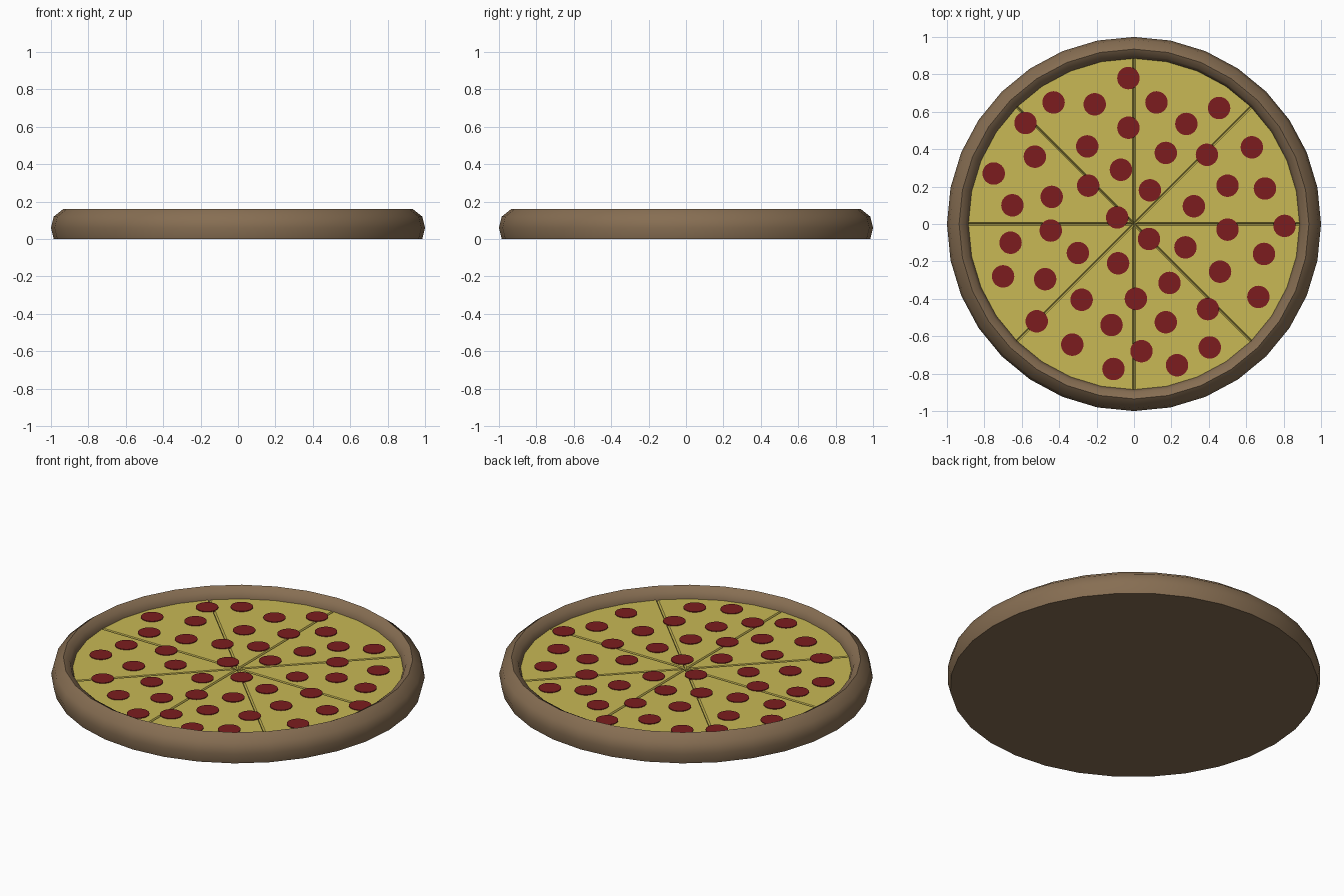
import bpy, bmesh
from math import cos, sin, pi, radians

if "Cube" in bpy.data.objects:
    bpy.data.objects.remove(bpy.data.objects["Cube"])

SIDES = 32
CHEESE_Z = 0.10


def material(name, rgb):
    m = bpy.data.materials.new(name)
    m.diffuse_color = (*rgb, 1)
    m.use_nodes = True
    m.node_tree.nodes["Principled BSDF"].inputs["Base Color"].default_value = m.diffuse_color
    return m


def make_object(name, bm, mat, smooth=False):
    bmesh.ops.recalc_face_normals(bm, faces=bm.faces)
    mesh = bpy.data.meshes.new(name)
    bm.to_mesh(mesh)
    bm.free()
    mesh.materials.append(mat)
    obj = bpy.data.objects.new(name, mesh)
    bpy.context.collection.objects.link(obj)
    if smooth:
        bpy.ops.object.select_all(action='DESELECT')
        obj.select_set(True)
        bpy.context.view_layer.objects.active = obj
        bpy.ops.object.shade_smooth_by_angle(angle=radians(50))
    return obj


crust_mat = material("baked_crust", (0.24, 0.155, 0.085))
cheese_mat = material("cheese", (0.58, 0.48, 0.09))
pepperoni_mat = material("pepperoni", (0.20, 0.012, 0.013))

# Crust: rounded rim turned around z, closed underneath
profile = [(0.985, 0), (1.0, 0.06), (0.985, 0.12), (0.935, 0.16),
           (0.90, 0.14), (0.885, 0.10), (0.885, 0.08)]
bm = bmesh.new()
rings = [[bm.verts.new((r * cos(2 * pi * i / SIDES), r * sin(2 * pi * i / SIDES), z))
          for i in range(SIDES)] for r, z in profile]
for a, b in zip(rings, rings[1:]):
    for i in range(SIDES):
        j = (i + 1) % SIDES
        bm.faces.new((a[i], a[j], b[j], b[i]))
bm.faces.new(rings[0])
make_object("crust", bm, crust_mat, smooth=True)

# Cheese: eight slices whose edges slope down into narrow cut grooves
R, GAP, GROOVE_Z = 0.885, 0.007, 0.088
bm = bmesh.new()
for s in range(8):
    a0, a1 = s * pi / 4, (s + 1) * pi / 4
    mid, tip_r = (a0 + a1) / 2, GAP / sin(pi / 8)
    tip = bm.verts.new((tip_r * cos(mid), tip_r * sin(mid), CHEESE_Z))
    arc = []
    for k in range(5):
        a = a0 + k * pi / 16
        shift = GAP / R * {0: 1, 4: -1}.get(k, 0)
        arc.append(bm.verts.new((R * cos(a + shift), R * sin(a + shift), CHEESE_Z)))
    bm.faces.new([tip] + arc)
    low_tip = bm.verts.new((0, 0, GROOVE_Z))
    for a, end in ((a0, arc[0]), (a1, arc[-1])):
        low = bm.verts.new((R * cos(a), R * sin(a), GROOVE_Z))
        bm.faces.new((tip, end, low, low_tip))
bmesh.ops.remove_doubles(bm, verts=bm.verts, dist=1e-5)
make_object("cheese_slices", bm, cheese_mat)

# Pepperoni: thin discs scattered over the cheese
spots = [(-.03, .78), (-.43, .65), (-.21, .64), (.12, .65), (.455, .62), (-.58, .54),
         (-.03, .515), (.28, .535), (-.25, .415), (-.53, .36), (.17, .38), (.39, .37),
         (.63, .41), (-.75, .27), (-.07, .29), (-.245, .205), (-.44, .145), (.085, .18),
         (.50, .205), (.70, .19), (-.65, .10), (-.09, .035), (.32, .095), (.805, -.01),
         (-.445, -.035), (-.66, -.10), (.08, -.08), (.50, -.03), (.275, -.125), (.695, -.16),
         (-.30, -.155), (-.085, -.21), (.46, -.255), (-.70, -.28), (-.475, -.295),
         (.19, -.315), (.665, -.39), (-.28, -.405), (.01, -.40), (.395, -.455),
         (-.52, -.52), (-.12, -.54), (.17, -.525), (-.33, -.645), (.04, -.68),
         (.405, -.66), (-.11, -.775), (.23, -.755)]
bm = bmesh.new()
for x, y in spots:
    disc = bmesh.ops.create_cone(bm, cap_ends=True, segments=32, radius1=0.06,
                                 radius2=0.06, depth=0.008)
    bmesh.ops.translate(bm, verts=disc["verts"], vec=(x, y, CHEESE_Z))
make_object("pepperoni", bm, pepperoni_mat)
